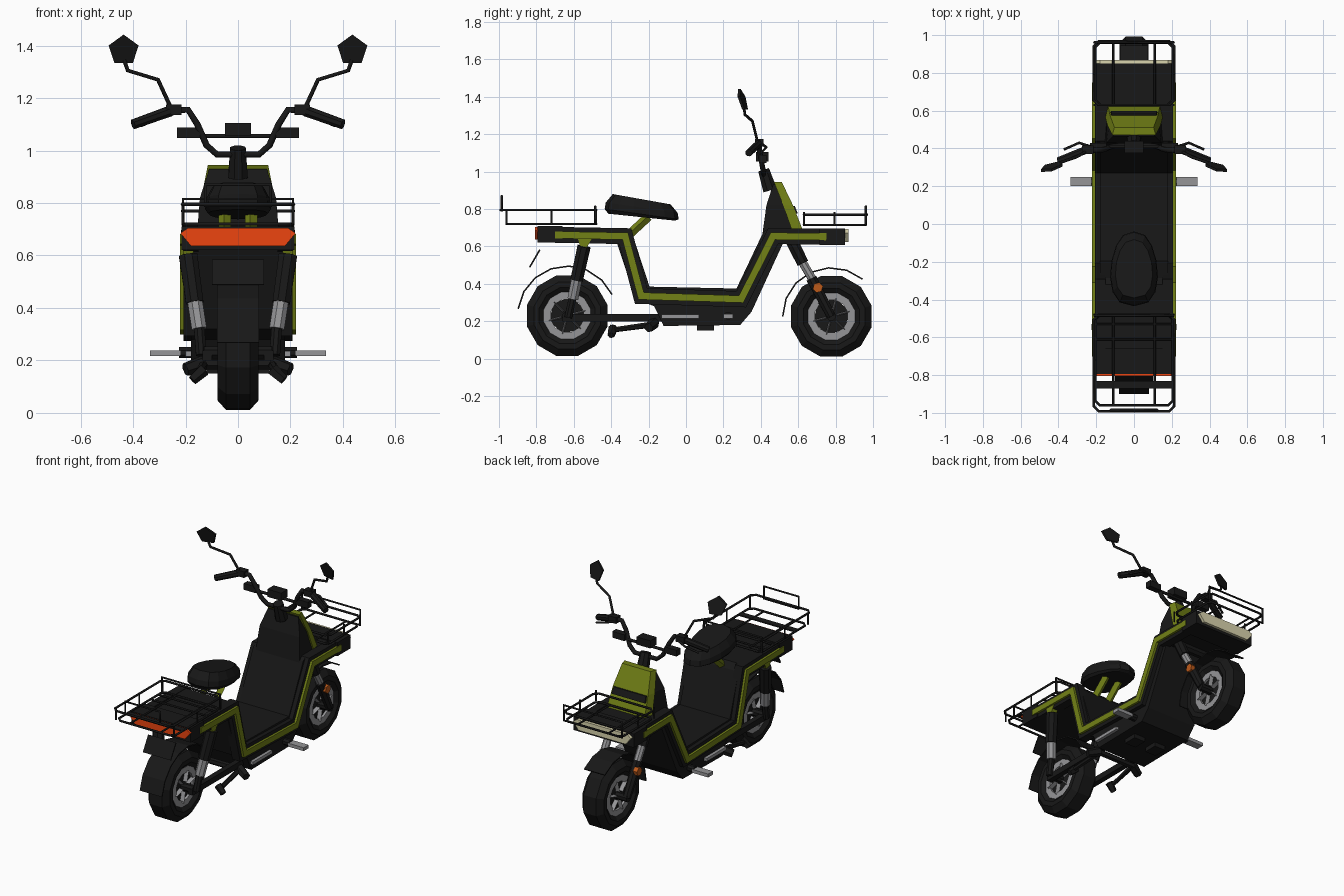
import bpy, bmesh, math
from mathutils import Vector

if "Cube" in bpy.data.objects:
    bpy.data.objects.remove(bpy.data.objects["Cube"])

def material(name, r, g, b):
    m = bpy.data.materials.new(name)
    m.diffuse_color = (r, g, b, 1)
    m.use_nodes = True
    m.node_tree.nodes["Principled BSDF"].inputs["Base Color"].default_value = m.diffuse_color
    return m

BLACK = material("black", .009, .009, .009)
GREEN = material("green", .17, .22, .008)
RED = material("red", .85, .06, .005)
ORANGE = material("orange", .5, .1, .01)
CREAM = material("cream", .7, .66, .42)
GREY = material("grey", .3, .3, .31)

def add(name, mesh, mat):
    mesh.materials.append(mat)
    ob = bpy.data.objects.new(name, mesh)
    bpy.context.collection.objects.link(ob)
    return ob

def loft(name, rings, mat, closed=False):
    """Skin a list of equal-length point rings; capped unless closed."""
    bm = bmesh.new()
    vs = [[bm.verts.new(p) for p in r] for r in rings]
    n = len(vs[0])
    for i in range(len(vs) if closed else len(vs) - 1):
        a, b = vs[i], vs[(i + 1) % len(vs)]
        for j in range(n):
            k = (j + 1) % n
            bm.faces.new((a[j], a[k], b[k], b[j]))
    if not closed:
        bm.faces.new(vs[0])
        bm.faces.new(vs[-1])
    bmesh.ops.recalc_face_normals(bm, faces=bm.faces)
    me = bpy.data.meshes.new(name)
    bm.to_mesh(me)
    bm.free()
    return add(name, me, mat)

def prism(name, pts, x0, x1, mat):
    return loft(name, [[(x, y, z) for y, z in pts] for x in (x0, x1)], mat)

def box(name, x, y, z, mat):
    return prism(name, [(y[0], z[0]), (y[1], z[0]), (y[1], z[1]), (y[0], z[1])], x[0], x[1], mat)

def ribbon(name, path, w, x0, x1, mat):
    """Constant-width mitred band along a side-view path, extruded in x."""
    P = [Vector(p) for p in path]
    up, dn = [], []
    for i, p in enumerate(P):
        d0 = (p - P[i - 1]).normalized() if i else (P[1] - p).normalized()
        d1 = (P[i + 1] - p).normalized() if i < len(P) - 1 else d0
        n0, n1 = Vector((-d0.y, d0.x)), Vector((-d1.y, d1.x))
        m = (n0 + n1).normalized()
        m *= w / 2 / m.dot(n0)
        up.append(p + m)
        dn.append(p - m)
    return loft(name, [[(x, u[0], u[1]) for x in (x0, x1) for u in (pair if x == x0 else pair[::-1])]
                       for pair in zip(up, dn)], mat)

def rod(name, a, b, r0, r1, mat, n=8):
    a, b = Vector(a), Vector(b)
    d = (b - a).normalized()
    u = d.orthogonal().normalized()
    v = d.cross(u)
    angs = [2 * math.pi * (i + .5) / n for i in range(n)]
    return loft(name, [[p + (u * math.cos(t) + v * math.sin(t)) * r for t in angs]
                       for p, r in ((a, r0), (b, r1))], mat)

def tube(name, pts, r, mat=BLACK, cyclic=False):
    cu = bpy.data.curves.new(name, 'CURVE')
    cu.dimensions = '3D'
    cu.bevel_depth, cu.bevel_resolution, cu.use_fill_caps = r, 1, True
    sp = cu.splines.new('POLY')
    sp.points.add(len(pts) - 1)
    for q, p in zip(sp.points, pts):
        q.co = (*p, 1)
    sp.use_cyclic_u = cyclic
    tmp = bpy.data.objects.new(name + "_curve", cu)
    bpy.context.collection.objects.link(tmp)
    dg = bpy.context.evaluated_depsgraph_get()
    me = bpy.data.meshes.new_from_object(tmp.evaluated_get(dg))
    bpy.data.objects.remove(tmp)
    me.materials.clear()
    return add(name, me, mat)

def lathe(name, prof, cy, cz, mat, n=12):
    angs = [2 * math.pi * (i + .5) / n for i in range(n)]
    return loft(name, [[(x, cy + r * math.cos(t), cz + r * math.sin(t)) for x, r in prof]
                       for t in angs], mat, True)

def arc(cy, cz, r, a0, a1, n):
    return [(cy + r * math.cos(math.radians(a0 + (a1 - a0) * i / n)),
             cz + r * math.sin(math.radians(a0 + (a1 - a0) * i / n))) for i in range(n + 1)]

# Wheels: tyre, rim, hub and spokes
for tag, cy, cz in (("rear", -.635, .23), ("front", .777, .226)):
    lathe(tag + "_tyre", [(-.055, .125), (-.078, .155), (-.078, .185), (-.045, .223),
                          (.045, .223), (.078, .185), (.078, .155), (.055, .125)], cy, cz, BLACK)
    lathe(tag + "_rim", [(-.06, .09), (-.06, .13), (.06, .13), (.06, .09)], cy, cz, GREY)
    rod(tag + "_hub", (-.045, cy, cz), (.045, cy, cz), .09, .09, BLACK, 12)
    rod(tag + "_axle", (-.13, cy, cz), (.13, cy, cz), .025, .025, BLACK)
    for i in range(6):
        t = math.radians(60 * i + 15)
        c, s = math.cos(t), math.sin(t)
        rod(tag + "_spoke", (0, cy + .03 * c, cz + .03 * s), (0, cy + .1 * c, cz + .1 * s), .055, .055, GREY, 4).scale.x = 1
        bpy.context.collection.objects[-1].scale = (1, 1, 1)
        ob = bpy.context.collection.objects[-1]
        for v in ob.data.vertices:   # flatten the spoke sideways
            off = (v.co.y - cy) * -s + (v.co.z - cz) * c
            v.co.y -= off * -s * .75
            v.co.z -= off * c * .75
            v.co.x *= 1.3

# Fenders and number plate
ribbon("rear_fender", arc(-.635, .23, .265, 172, 25, 7), .008, -.08, .08, BLACK)
ribbon("front_fender", arc(.777, .226, .26, 180, 50, 6), .008, -.075, .075, BLACK)
prism("number_plate", [(-.84, .49), (-.785, .585), (-.778, .58), (-.832, .487)], -.1, .1, BLACK)

# Step-through body core
prism("body", [(-.79, .70), (-.32, .695), (-.285, .66), (-.195, .385), (.27, .375), (.415, .68), (.44, .695),
               (.75, .69), (.75, .62), (.52, .62), (.35, .25), (.29, .18), (-.12, .175), (-.17, .28),
               (-.27, .32), (-.37, .62), (-.79, .62)], -.18, .18, BLACK)
path = [(-.70, .662), (-.325, .655), (-.24, .335), (.295, .318), (.465, .655), (.75, .652)]
for s in (-1, 1):
    ribbon("black_side_rail", path, .085, s * .15, s * .207, BLACK)
    ribbon("green_side_stripe", path, .038, s * .18, s * .222, GREEN)
    prism("shock_bracket", [(-.58, .65), (-.5, .65), (-.53, .595), (-.565, .595)], s * .17, s * .21, GREEN)
    box("lower_trim", (s * .17, s * .2), (-.13, .07), (.215, .235), GREY)

# Tail box and tail light
box("tail_box", (-.215, .215), (-.795, -.66), (.62, .71), BLACK)
hexa = [(-.22, .685), (-.19, .705), (.19, .705), (.22, .685), (.18, .637), (-.18, .637)]
loft("tail_light", [[(x, y, z) for x, z in hexa] for y in (-.79, -.806)], RED)

# Headlight box and lamp
box("headlight_box", (-.218, .218), (.715, .85), (.608, .697), BLACK)
loft("headlight", [[(x * .95, y, z - .012) for x, z in hexa] for y in (.84, .868)], CREAM)

# Front cowl: black rear shell and green face with a dark band
def quads(rows):
    return [[(-w, a, z), (w, a, z), (w * .9, b, z), (-w * .9, b, z)] for z, a, b, w in rows]
loft("cowl_back", quads([(.64, .405, .60, .16), (.82, .43, .54, .145), (.93, .465, .49, .11)]), BLACK)
loft("cowl_face", quads([(.66, .575, .635, .155), (.82, .52, .572, .14), (.945, .47, .512, .115)]), GREEN)
loft("cowl_band", quads([(.775, .55, .598, .135), (.815, .54, .582, .13)]), BLACK)

# Seat and its green struts
def seat_ring(scale, z_back, z_front):
    out = []
    for i in range(14):
        t = 2 * math.pi * i / 14
        u = math.cos(t)
        w = .125 + .018 * -u
        y = -.237 + .198 * scale * u
        out.append((w * scale * math.copysign(abs(math.sin(t)) ** .75, math.sin(t)), y,
                    z_back + (z_front - z_back) * (u + 1) / 2))
    return out
loft("seat", [seat_ring(.9, .775, .738), seat_ring(1, .80, .745), seat_ring(.97, .835, .78),
              seat_ring(.78, .88, .825)], BLACK)
for x in (-.05, .05):
    rod("seat_strut", (x, -.33, .64), (x, -.2, .76), .024, .024, GREEN, 4)

# Steering column, handlebar, gauge
rod("steering_column", (0, .45, .90), (0, .415, 1.01), .04, .032, BLACK)
bar = [(.08, .415, .985), (.12, .41, 1.02), (.155, .395, 1.10), (.19, .39, 1.155), (.26, .39, 1.155), (.30, .375, 1.14)]
tube("handlebar", [(-x, y, z) for x, y, z in bar[::-1]] + bar, .014)
tube("crossbar", [(-.15, .41, 1.055), (.15, .41, 1.055)], .009)
box("gauge", (-.05, .05), (.375, .44), (1.055, 1.105), BLACK)
for s in (-1, 1):
    rod("grip", (s * .26, .39, 1.15), (s * .40, .335, 1.10), .022, .02, BLACK)
    box("switch_box", (s * .215, s * .275), (.37, .415), (1.135, 1.175), BLACK)
    box("indicator", (s * .145, s * .232), (.39, .43), (1.047, 1.088), BLACK)
    tube("brake_lever", [(s * .23, .41, 1.145), (s * .29, .43, 1.13), (s * .37, .395, 1.095)], .007)
    tube("mirror_stem", [(s * .25, .385, 1.15), (s * .305, .355, 1.27), (s * .42, .315, 1.305),
                         (s * .434, .31, 1.345)], .008)
    ring = []
    for i in range(5):
        t = math.radians(90 + 72 * i)
        dx, dz = .06 * math.cos(t), .06 * math.sin(t)
        ring.append((s * (.436 + dx), .295 - dz * .28 - dx * .25, 1.382 + dz))
    loft("mirror", [ring, [(x, y + .014, z) for x, y, z in ring]], BLACK)

    # Front fork and reflector
    rod("fork_upper", (s * .12, .56, .64), (s * .12, .625, .51), .035, .033, BLACK)
    rod("fork_tube", (s * .12, .62, .52), (s * .12, .69, .40), .024, .024, GREY)
    rod("fork_lower", (s * .12, .67, .43), (s * .115, .777, .226), .03, .026, BLACK)
    rod("reflector", (s * .13, .705, .38), (s * .158, .705, .38), .028, .028, ORANGE, 6)

    # Rear shock, swingarm, foot peg, stand
    rod("shock_upper", (s * .19, -.545, .60), (s * .165, -.585, .42), .038, .036, BLACK)
    rod("shock_lower", (s * .165, -.583, .43), (s * .148, -.605, .32), .031, .031, GREY)
    rod("shock_foot", (s * .148, -.605, .33), (s * .14, -.63, .22), .022, .022, BLACK)
    box("swingarm", (s * .10, s * .135), (-.66, -.12), (.20, .238), BLACK)
    rod("peg_mount", (s * .14, .225, .23), (s * .225, .225, .23), .022, .022, BLACK)
    box("foot_peg", (s * .22, s * .335), (.2, .25), (.216, .238), GREY)
    rod("rear_peg", (s * .13, -.17, .19), (s * .2, -.2, .165), .03, .026, BLACK, 6)
    rod("stand_leg", (s * .13, -.16, .185), (s * .15, -.38, .155), .017, .014, BLACK, 6)
    rod("stand_foot", (s * .13, -.39, .165), (s * .175, -.40, .125), .025, .02, BLACK, 5)
    box("under_mount", (s * .04, s * .12), (.06, .15), (.15, .19), BLACK)
rod("stand_crossbar", (-.14, -.17, .185), (.14, -.17, .185), .02, .02, BLACK, 6)
rod("fork_bridge", (-.13, .575, .61), (.13, .575, .61), .03, .03, BLACK)

# Wire racks: side loops, longitudinal wires and cross bars
def loop(name, x, y0, y1, z, r=.007, c=.025):
    pts = [(x, y0 + c), (x, y1 - c), (x - c, y1), (c - x, y1), (-x, y1 - c), (-x, y0 + c), (c - x, y0), (x - c, y0)]
    tube(name, [(a, b, z) for a, b in pts], r, BLACK, True)
def hoop(name, x, y, z0, z1):
    tube(name, [(x, y, z0), (x, y, z1), (-x, y, z1), (-x, y, z0)], .007, BLACK, True)
loop("rear_rack_top", .212, -.992, -.48, .795)
loop("rear_rack_base", .205, -.96, -.48, .72)
hoop("rear_rack_end", .21, -.485, .72, .815)
hoop("rear_rack_backrest", .125, -.985, .79, .87)
loop("front_rack_top", .212, .63, .968, .77)
loop("front_rack_base", .205, .63, .96, .715)
hoop("front_rack_end", .21, .962, .715, .815)
for tag, y0, y1, z in (("rear", -.96, -.48, .72), ("front", .63, .96, .715)):
    for x in (-.11, .11):
        tube(tag + "_rack_wire", [(x, y0, z), (x, y1, z)], .006)
    for x in (-.21, .21):
        for y in (y0, (y0 + y1) / 2, y1):
            tube(tag + "_rack_post", [(x, y, z), (x, y, z + .07)], .006)
for y in (-.53, -.61):
    tube("rear_rack_crossbar", [(-.21, y, .72), (.21, y, .72)], .006)
box("rear_rack_slat", (-.21, .21), (-.87, -.83), (.716, .724), BLACK)
